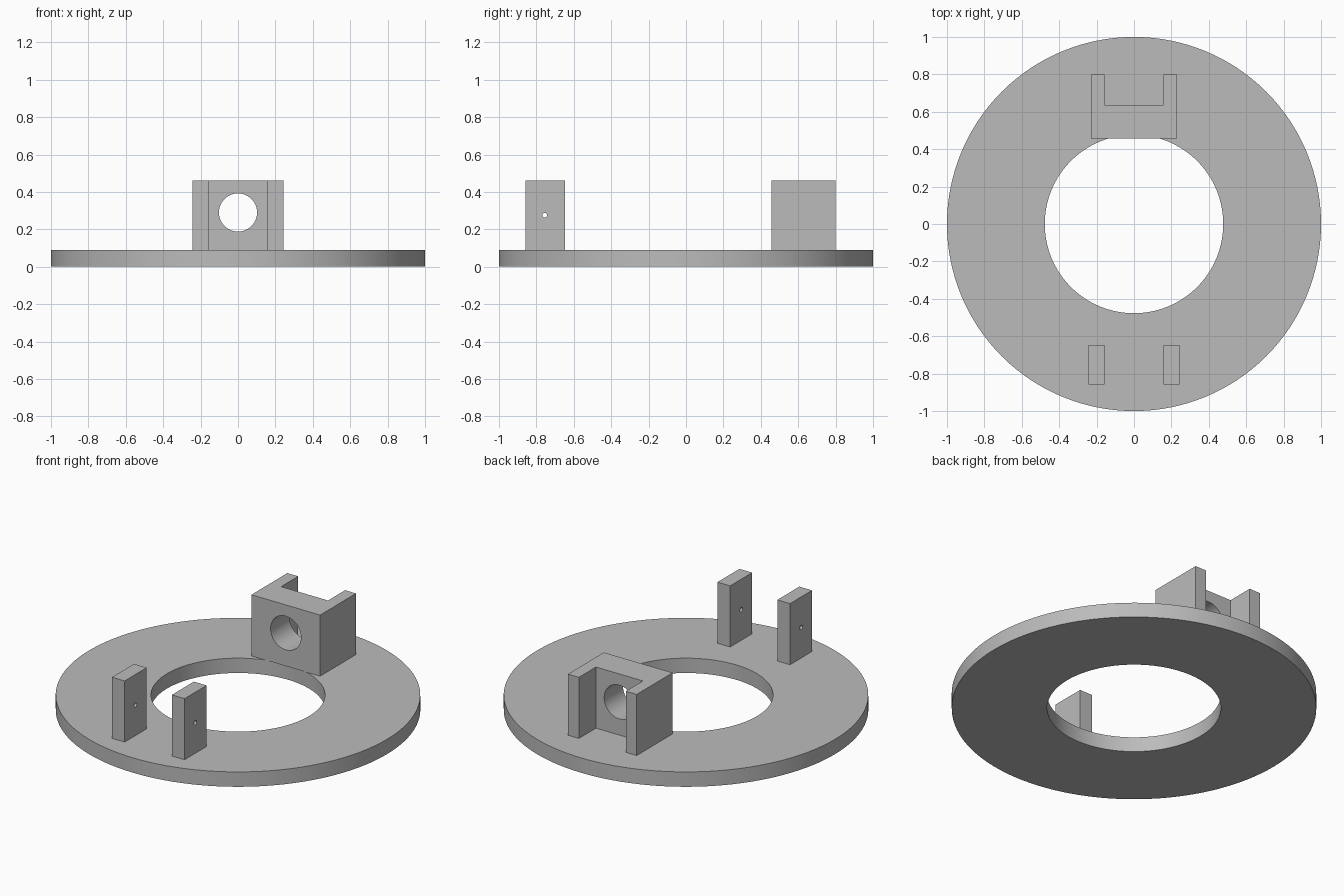
import bpy
import math

# Remove the default cube
cube = bpy.data.objects.get("Cube")
if cube:
    bpy.data.objects.remove(cube, do_unlink=True)

# Single grey material
grey = bpy.data.materials.new("plain grey")
grey.use_nodes = True
grey.diffuse_color = (0.5, 0.5, 0.5, 1)
grey.node_tree.nodes["Principled BSDF"].inputs["Base Color"].default_value = grey.diffuse_color

BASE_TOP, PART_TOP = 0.09, 0.46


def finish(obj, name):
    obj.name = name
    obj.data.materials.clear()
    obj.data.materials.append(grey)
    return obj


def box(name, x, y, z):
    """Box from (min, max) ranges along each axis."""
    bpy.ops.mesh.primitive_cube_add(size=1)
    obj = bpy.context.object
    obj.location = [(a + b) / 2 for a, b in (x, y, z)]
    obj.scale = [b - a for a, b in (x, y, z)]
    bpy.ops.object.transform_apply(location=True, scale=True)
    return finish(obj, name)


def cylinder(name, radius, depth, location, rotation=(0, 0, 0), sides=48):
    bpy.ops.mesh.primitive_cylinder_add(
        vertices=sides, radius=radius, depth=depth, location=location, rotation=rotation)
    return finish(bpy.context.object, name)


def cut(target, cutter):
    """Subtract the cutter, apply, then delete it."""
    cutter.hide_render = True
    mod = target.modifiers.new("cut", "BOOLEAN")
    mod.object = cutter
    mod.operation = "DIFFERENCE"
    mod.solver = "EXACT"
    bpy.ops.object.select_all(action="DESELECT")
    bpy.context.view_layer.objects.active = target
    target.select_set(True)
    bpy.ops.object.modifier_apply(modifier=mod.name)
    bpy.data.objects.remove(cutter, do_unlink=True)


def smooth(obj):
    bpy.ops.object.select_all(action="DESELECT")
    bpy.context.view_layer.objects.active = obj
    obj.select_set(True)
    bpy.ops.object.shade_smooth_by_angle(angle=math.radians(30))


# Flat ring base
ring = cylinder("base_ring", 1, BASE_TOP, (0, 0, BASE_TOP / 2), sides=128)
cut(ring, cylinder("ring_cutter", 0.477, 1, (0, 0, 0), sides=128))
smooth(ring)

# Rear U-shaped bracket with a round bore
bracket = box("rear_bracket", (-0.23, 0.23), (0.457, 0.8), (BASE_TOP, PART_TOP))
cut(bracket, box("slot_cutter", (-0.157, 0.157), (0.637, 1), (0, 1)))
cut(bracket, cylinder("bore_cutter", 0.102, 1, (0, 0.55, 0.29), (math.pi / 2, 0, 0)))
smooth(bracket)

# Pair of front tabs with small pin holes
for side, name in ((-1, "right_tab"), (1, "left_tab")):
    xs = sorted((side * 0.158, side * 0.243))
    tab = box(name, xs, (-0.858, -0.648), (BASE_TOP, PART_TOP))
    cut(tab, cylinder("pin_cutter", 0.013, 0.4, (side * 0.2, -0.755, 0.275),
                      (0, math.pi / 2, 0), sides=16))
    smooth(tab)
